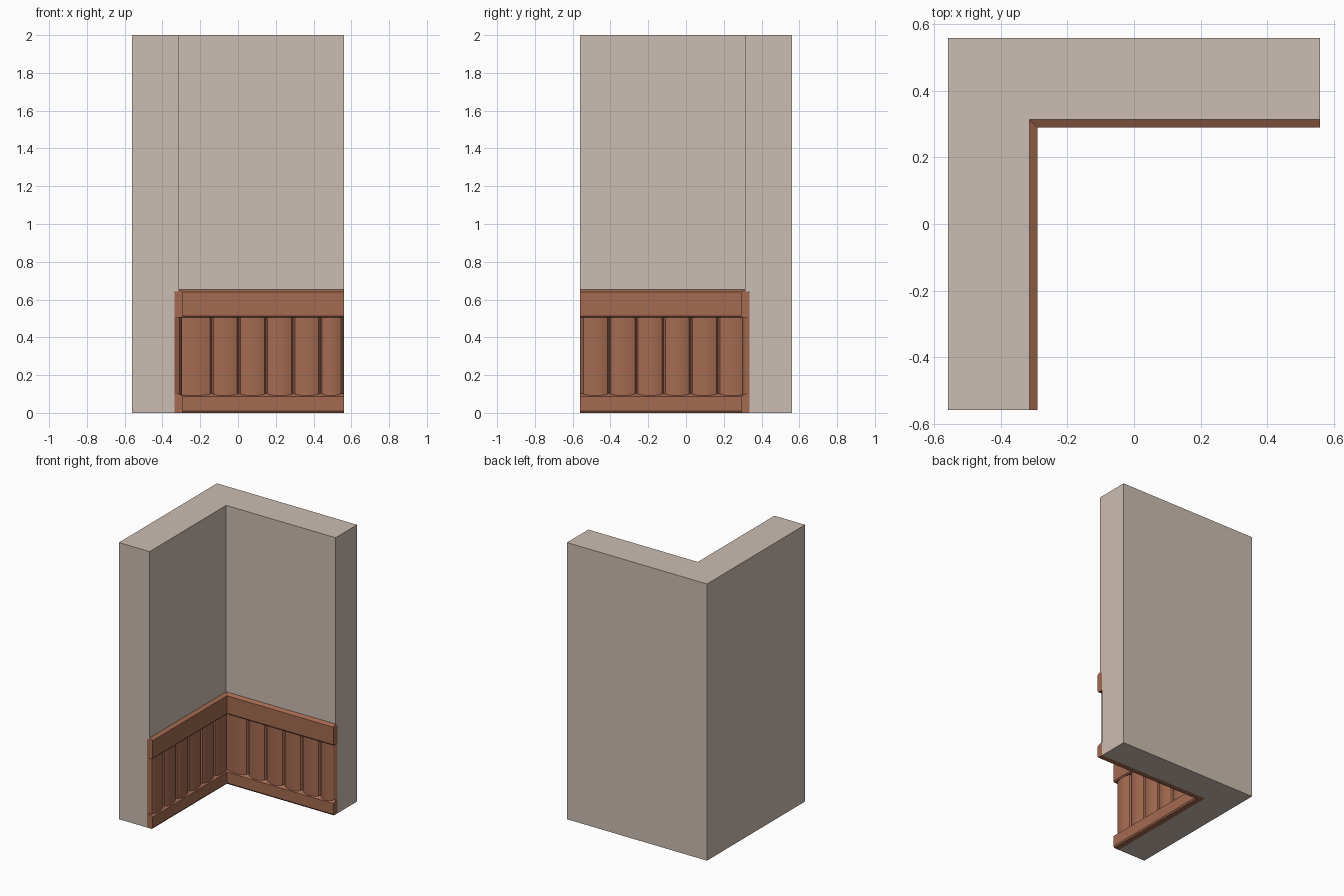
import bpy, bmesh, math

if "Cube" in bpy.data.objects:
    bpy.data.objects.remove(bpy.data.objects["Cube"])

HALF, WALL = 0.56, 0.315      # outer half size, inner wall face distance


def material(name, rgb):
    m = bpy.data.materials.new(name)
    m.diffuse_color = (*rgb, 1)
    m.use_nodes = True
    m.node_tree.nodes["Principled BSDF"].inputs["Base Color"].default_value = m.diffuse_color
    return m


stone = material("pale plaster", (0.60, 0.51, 0.445))
wood = material("red brown wood", (0.37, 0.145, 0.082))


def finish(name, bm, mat):
    me = bpy.data.meshes.new(name)
    bm.to_mesh(me)
    bm.free()
    me.materials.append(mat)
    ob = bpy.data.objects.new(name, me)
    bpy.context.collection.objects.link(ob)
    return ob


def corner_sweep(name, profile, mat):
    """Sweep a (depth from wall face, height) profile round the inside corner."""
    bm = bmesh.new()
    rings = []
    for station in range(3):
        ring = []
        for d, z in profile:
            x = HALF if station == 0 else -WALL + d
            y = -HALF if station == 2 else WALL - d
            ring.append(bm.verts.new((x, y, z)))
        rings.append(ring)
    n = len(profile)
    for a, b in zip(rings, rings[1:]):
        for i in range(n):
            j = (i + 1) % n
            bm.faces.new((a[i], a[j], b[j], b[i]))
    bm.faces.new(rings[0])
    bm.faces.new(rings[-1])
    bmesh.ops.recalc_face_normals(bm, faces=bm.faces)
    bmesh.ops.dissolve_limit(bm, angle_limit=0.01, verts=bm.verts, edges=bm.edges)
    return finish(name, bm, mat)


# Corner wall, cut back behind the panelling
corner_sweep("corner_wall", [(-0.245, 0), (-0.022, 0), (-0.022, 0.64),
                             (0, 0.645), (0, 2), (-0.245, 2)], stone)

# Top rail and baseboard with bevelled edges
corner_sweep("top_rail", [(-0.022, 0.505), (0.018, 0.505), (0.025, 0.513),
                          (0.025, 0.64), (0.0, 0.653), (-0.015, 0.645),
                          (-0.022, 0.635)], wood)
corner_sweep("baseboard", [(-0.022, 0), (0.018, 0), (0.025, 0.01),
                           (0.025, 0.088), (0.0, 0.102), (-0.015, 0.102),
                           (-0.022, 0.09)], wood)


def planks(name, first_seam, side):
    """Row of gently rounded planks as one fluted sheet; t runs along the wall."""
    pitch, gap = 0.144, 0.018
    pts = []
    left = -WALL
    seams = [first_seam + pitch * k for k in range(5)] + [HALF - gap / 2]
    for s in seams:
        right = s - gap / 2
        for i in range(9):                      # rounded plank face
            u = i / 8
            pts.append((left + (right - left) * u,
                        0.005 + 0.014 * (1 - (2 * u - 1) ** 2)))
        left = s + gap / 2
        if s is not seams[-1]:
            pts.append((s, -0.012))             # groove
    pts.append((HALF, -0.025))                  # slanted end
    bm = bmesh.new()
    cols = []
    for t, d in pts:
        x, y = (-WALL + d, -t) if side else (t, WALL - d)
        cols.append([bm.verts.new((x, y, z)) for z in (0.09, 0.515)])
    for a, b in zip(cols, cols[1:]):
        f = bm.faces.new((a[0], b[0], b[1], a[1]))
        if side:
            f.normal_flip()
    ob = finish(name, bm, wood)
    bpy.ops.object.select_all(action='DESELECT')
    ob.select_set(True)
    bpy.context.view_layer.objects.active = ob
    bpy.ops.object.shade_smooth_by_angle(angle=math.radians(30))


# Plank rows on the back wall and the side wall
planks("back_planks", -0.14, False)
planks("side_planks", -0.17, True)
